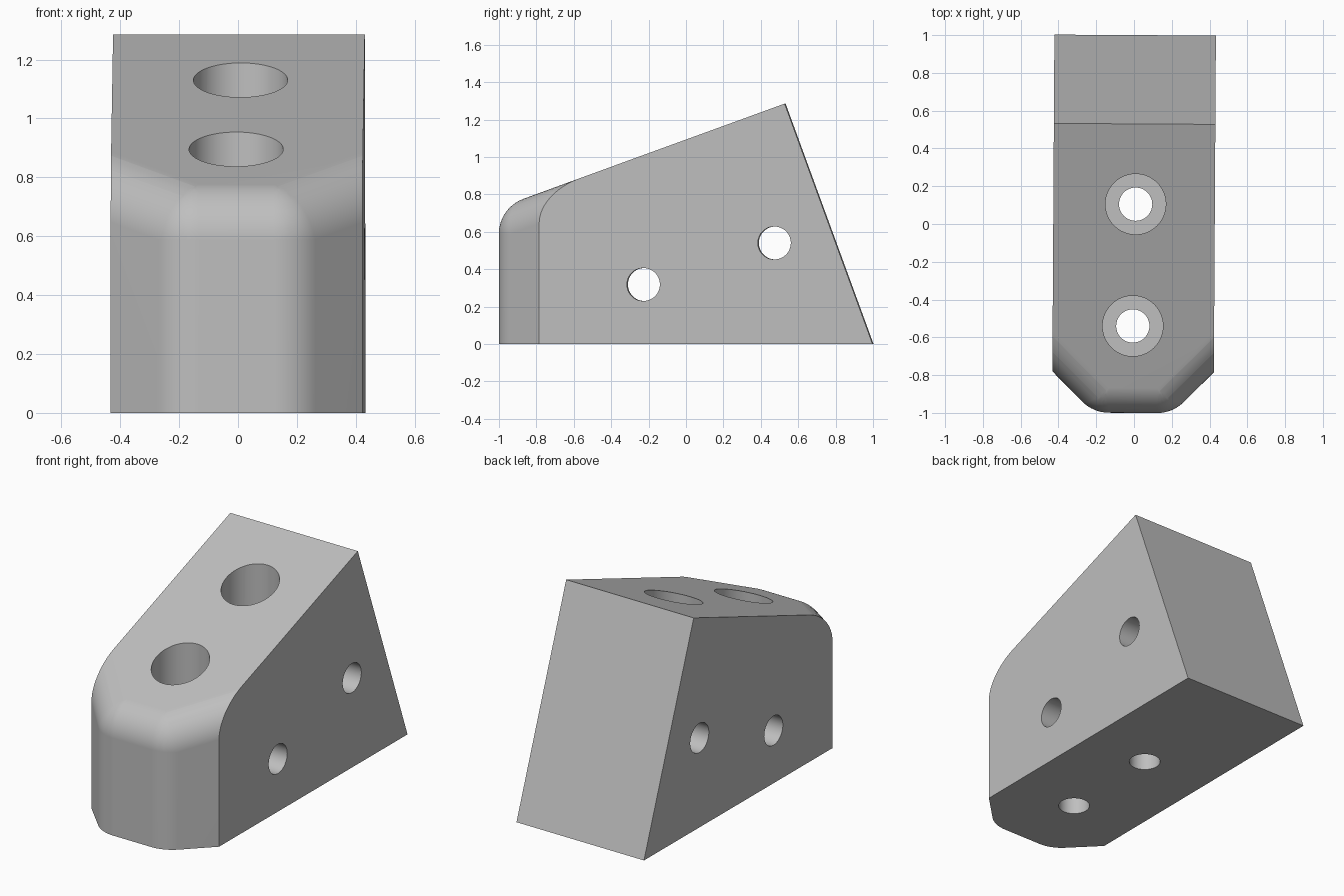
import bpy, bmesh
from math import radians, sin, cos, tan, pi
from mathutils import Vector, Matrix

cube = bpy.data.objects.get("Cube")
if cube:
    bpy.data.objects.remove(cube, do_unlink=True)

HALF_W = 0.4275          # half width of the block
R = 0.2                  # fillet radius
SLOPE = radians(20)      # pitch of the top face
RIDGE = Vector((0, 0.53, 1.285))
FLOOR = 0.2              # height of the counterbore floors
YAW = Matrix.Rotation(radians(-0.35), 4, 'Z')
UP = Vector((0, -sin(SLOPE), cos(SLOPE)))

grey = bpy.data.materials.new("light grey")
grey.use_nodes = True
grey.diffuse_color = (0.52, 0.52, 0.52, 1)
grey.node_tree.nodes["Principled BSDF"].inputs["Base Color"].default_value = (0.52, 0.52, 0.52, 1)


def top_z(y):
    return RIDGE.z + (y - RIDGE.y) * tan(SLOPE)


def fillet_points(x, y, angle, steps=12):
    """Arc from the wall normal to the top normal, plus the wall foot."""
    wall = Vector((sin(angle), -cos(angle), 0))
    centre = Vector((x, y, top_z(y) - R / cos(SLOPE)))
    turn = wall.angle(UP)
    pts = [Vector((x, y, 0)) + wall * R]
    for i in range(steps + 1):
        t = i / steps
        d = (wall * sin((1 - t) * turn) + UP * sin(t * turn)) / sin(turn)
        pts.append(centre + d * R)
    return pts


def make_block():
    bm = bmesh.new()
    ax, ay, reach = 0.21 - R * tan(pi / 8), R - 1, 0.7
    pts = []
    for k in range(9):                                   # rounded nose corner
        pts += fillet_points(ax, ay, k / 8 * pi / 4)
    pts += fillet_points(ax + reach, ay + reach, pi / 4)  # corner face run-out
    far_x = ax + reach + R * sin(pi / 4)
    pts += [Vector((far_x, 2, 0)), Vector((far_x, 2, top_z(2)))]
    for p in pts:
        for side in (1, -1):
            bm.verts.new((p.x * side, p.y, p.z))
    bmesh.ops.remove_doubles(bm, verts=bm.verts[:], dist=1e-5)
    hull = bmesh.ops.convex_hull(bm, input=bm.verts[:])
    loose = [v for v in bm.verts if not v.link_faces]
    bmesh.ops.delete(bm, geom=loose, context='VERTS')

    # trim both sides and the leaning back
    back = Vector((0, RIDGE.z, 1 - RIDGE.y))
    for co, no in (((HALF_W, 0, 0), (1, 0, 0)), ((-HALF_W, 0, 0), (-1, 0, 0)), (RIDGE, back)):
        cut = bmesh.ops.bisect_plane(bm, geom=bm.verts[:] + bm.edges[:] + bm.faces[:],
                                     plane_co=co, plane_no=no, clear_outer=True)
        rim = [e for e in cut["geom_cut"] if isinstance(e, bmesh.types.BMEdge)]
        bmesh.ops.contextual_create(bm, geom=rim)
    bmesh.ops.dissolve_limit(bm, angle_limit=radians(0.2), verts=bm.verts[:], edges=bm.edges[:])
    bmesh.ops.recalc_face_normals(bm, faces=bm.faces[:])
    mesh = bpy.data.meshes.new("block")
    bm.to_mesh(mesh)
    bm.free()
    mesh.materials.append(grey)
    obj = bpy.data.objects.new("block", mesh)
    bpy.context.collection.objects.link(obj)
    return obj


def drill(obj, name, radius, depth, centre, rot=(0, 0, 0)):
    bpy.ops.mesh.primitive_cylinder_add(vertices=64, radius=radius, depth=depth,
                                        location=centre, rotation=rot)
    bit = bpy.context.object
    bit.name = name
    bit.hide_render = True
    bit.data.materials.append(grey)
    mod = obj.modifiers.new(name, 'BOOLEAN')
    mod.operation, mod.solver, mod.object = 'DIFFERENCE', 'EXACT', bit
    bpy.context.view_layer.objects.active = obj
    bpy.ops.object.modifier_apply(modifier=mod.name)
    bpy.data.objects.remove(bit, do_unlink=True)


block = make_block()

# counterbored vertical bolt holes
for x, y in ((0.008, 0.105), (-0.003, -0.54)):
    drill(block, "bolt_hole", 0.088, 4, (x, y, 0))
    drill(block, "counterbore", 0.16, 2, (x, y, FLOOR + 1))

# straight cross holes
for y, z in ((-0.225, 0.318), (0.475, 0.54)):
    drill(block, "cross_hole", 0.088, 3, (0, y, z), (0, pi / 2, 0))

block.data.transform(YAW)
bpy.ops.object.select_all(action='DESELECT')
block.select_set(True)
bpy.context.view_layer.objects.active = block
bpy.ops.object.shade_smooth_by_angle(angle=radians(30))
weighted = block.modifiers.new("even_shading", 'WEIGHTED_NORMAL')
weighted.keep_sharp = True
